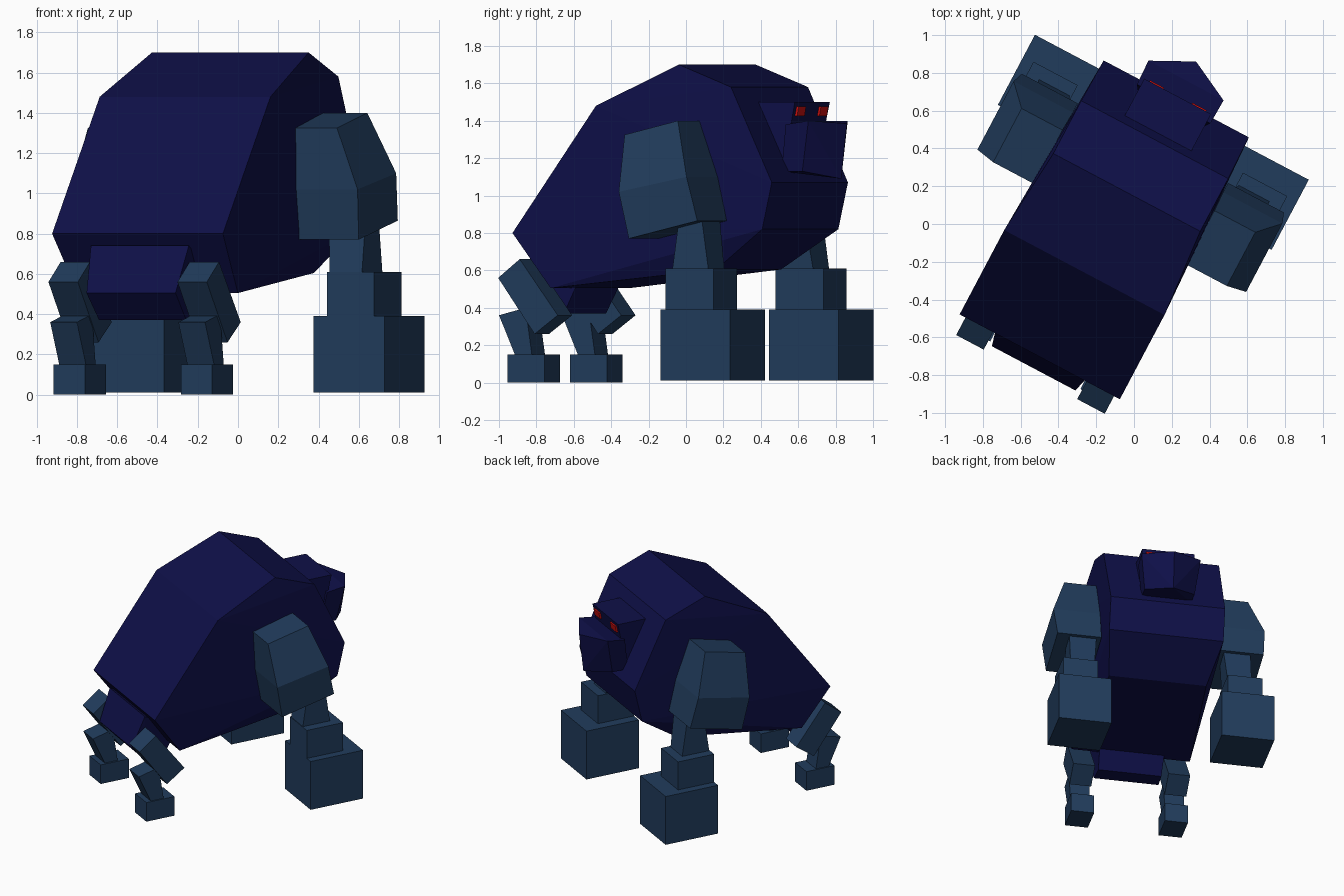
import bpy, bmesh, math
from mathutils import Matrix

if "Cube" in bpy.data.objects:
    bpy.data.objects.remove(bpy.data.objects["Cube"])

# creature frame: x lateral, y forward; then turned and offset into the world
POSE = Matrix.Rotation(math.radians(-27.9), 4, 'Z') @ Matrix.Translation((-0.112, 0, 0))


def material(name, rgb):
    m = bpy.data.materials.new(name)
    m.diffuse_color = (*rgb, 1)
    m.use_nodes = True
    m.node_tree.nodes["Principled BSDF"].inputs["Base Color"].default_value = m.diffuse_color
    return m


NAVY = material("navy", (0.0045, 0.005, 0.065))
STEEL = material("steel_blue", (0.015, 0.045, 0.107))
RED = material("red", (0.6, 0.005, 0.005))


def solid(name, points, mat):
    """Flat-faced convex solid through the given corner points."""
    bm = bmesh.new()
    for p in points:
        bm.verts.new(p)
    bmesh.ops.convex_hull(bm, input=bm.verts)
    bmesh.ops.dissolve_limit(bm, angle_limit=math.radians(2),
                             verts=bm.verts, edges=bm.edges)
    bm.transform(POSE)
    bmesh.ops.recalc_face_normals(bm, faces=bm.faces)
    me = bpy.data.meshes.new(name)
    bm.to_mesh(me)
    bm.free()
    me.materials.append(mat)
    ob = bpy.data.objects.new(name, me)
    bpy.context.collection.objects.link(ob)


def wide(profile):
    """Side profile of (half width, y, z), mirrored to both sides."""
    return [(s * h, y, z) for h, y, z in profile for s in (-1, 1)]


def stack(sections, s):
    """Sections of (x0, x1, y_rear, y_front, z_rear, z_front) on side s."""
    return [(s * x, y, z) for x0, x1, yr, yf, zr, zf in sections
            for x in (x0, x1) for y, z in ((yr, zr), (yf, zf))]


def slab(x0, x1, profile, s):
    """Side profile of (y, z) extruded from x0 to x1 on side s."""
    return [(s * x, y, z) for y, z in profile for x in (x0, x1)]


# torso
solid("torso", wide([(0.48, -0.855, 0.80), (0.48, -0.35, 1.48), (0.44, 0.13, 1.70),
                     (0.44, 0.446, 1.58), (0.435, 0.69, 1.07), (0.435, 0.632, 0.82),
                     (0.37, 0.32, 0.605), (0.45, -0.64, 0.505)]), NAVY)

# pelvis block under the rear
solid("pelvis", wide([(0.25, -0.924, 0.505), (0.275, -0.83, 0.74), (0.25, -0.55, 0.60),
                      (0.24, -0.67, 0.37), (0.245, -0.80, 0.37)]), NAVY)

# head: skull and keeled muzzle
solid("skull", wide([(0.20, 0.30, 1.50), (0.20, 0.705, 1.50),
                     (0.19, 0.63, 1.14), (0.19, 0.45, 1.14)]), NAVY)
solid("muzzle", wide([(0.22, 0.66, 1.38), (0.225, 0.80, 1.40),
                      (0.19, 0.62, 1.13), (0.19, 0.745, 1.13)])
      + [(0, 0.914, 1.385), (0, 0.88, 1.09)], NAVY)

for side, s in (("left", -1), ("right", 1)):
    # eyes
    solid(f"{side}_eye", slab(0.085, 0.17, [(0.66, 1.425), (0.703, 1.425),
                                            (0.712, 1.475), (0.66, 1.475)], s), RED)
    # front limbs
    solid(f"{side}_upper_arm", stack([(0.455, 0.70, -0.06, 0.262, 1.325, 1.40),
                                      (0.45, 0.805, -0.04, 0.37, 1.02, 1.10),
                                      (0.45, 0.785, 0.01, 0.425, 0.77, 0.865)], s), STEEL)
    solid(f"{side}_forearm", stack([(0.48, 0.69, 0.27, 0.395, 0.92, 0.92),
                                    (0.51, 0.69, 0.22, 0.445, 0.58, 0.58)], s), STEEL)
    solid(f"{side}_wrist", stack([(0.495, 0.76, 0.22, 0.51, 0.38, 0.38),
                                  (0.495, 0.76, 0.22, 0.51, 0.61, 0.61)], s), STEEL)
    solid(f"{side}_fist", stack([(0.42, 0.82, 0.22, 0.64, 0.01, 0.01),
                                 (0.42, 0.82, 0.22, 0.64, 0.39, 0.39)], s), STEEL)
    # hind limbs
    solid(f"{side}_thigh", slab(0.28, 0.445, [(-0.96, 0.56), (-0.83, 0.66),
                                              (-0.60, 0.36), (-0.74, 0.26)], s), STEEL)
    solid(f"{side}_shin", slab(0.285, 0.435, [(-0.96, 0.36), (-0.80, 0.40),
                                              (-0.76, 0.14), (-0.86, 0.14)], s), STEEL)
    solid(f"{side}_foot", slab(0.27, 0.445, [(-0.905, 0.0), (-0.905, 0.15),
                                             (-0.68, 0.15), (-0.68, 0.0)], s), STEEL)
